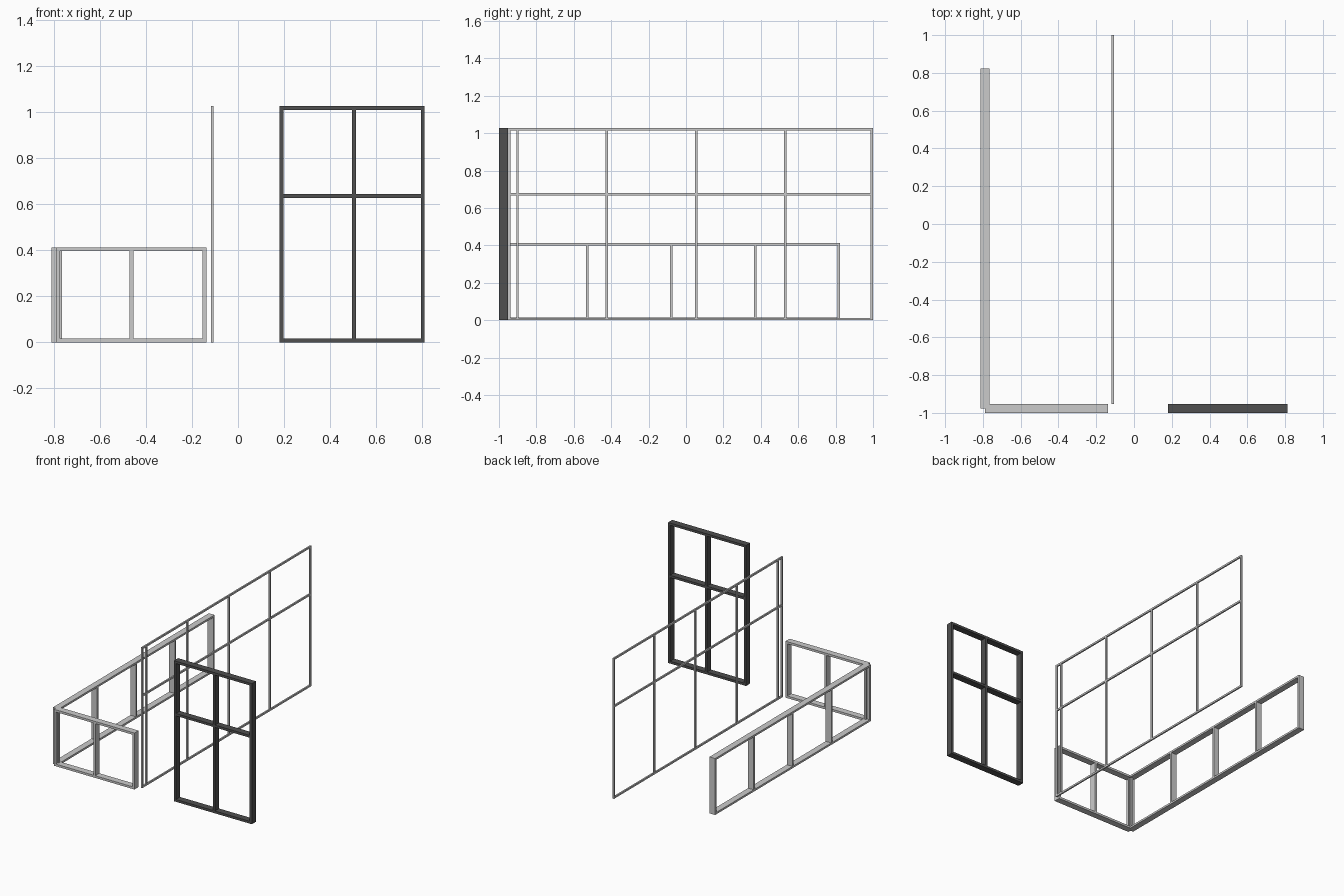
import bpy, bmesh
from mathutils import Vector

if "Cube" in bpy.data.objects:
    bpy.data.objects.remove(bpy.data.objects["Cube"])


def add_box(bm, lo, hi):
    lo, hi = Vector(lo), Vector(hi)
    verts = bmesh.ops.create_cube(bm, size=1)["verts"]
    for v in verts:
        v.co = (lo + hi) / 2 + v.co * (hi - lo)


def window_frame(name, axis, span, depth, height, bar, posts, rails=(), mat=None):
    """Flat frame running along axis ('x' or 'y'); posts and rails are centre positions."""
    bm = bmesh.new()

    def member(a0, a1, z0, z1):
        if axis == "x":
            add_box(bm, (a0, depth[0], z0), (a1, depth[1], z1))
        else:
            add_box(bm, (depth[0], a0, z0), (depth[1], a1, z1))

    a, b = span
    h = bar / 2
    # bottom, intermediate and top rails
    levels = [h, *rails, height - h]
    for z in levels:
        member(a, b, z - h, z + h)
    # posts fitted between the rails
    for p in [a + h, *posts, b - h]:
        for z0, z1 in zip(levels, levels[1:]):
            member(p - h, p + h, z0 + h, z1 - h)

    mesh = bpy.data.meshes.new(name)
    bm.to_mesh(mesh)
    bm.free()
    obj = bpy.data.objects.new(name, mesh)
    bpy.context.collection.objects.link(obj)
    if mat:
        mesh.materials.append(mat)
    return obj


dark = bpy.data.materials.new("dark_metal")
dark.diffuse_color = (0.08, 0.08, 0.08, 1)
dark.use_nodes = True
dark.node_tree.nodes["Principled BSDF"].inputs["Base Color"].default_value = dark.diffuse_color

# Tall dark window frame
window_frame("dark_window_frame", "x", (0.181, 0.812), (-1.0, -0.952), 1.028, 0.017,
             [0.505], [0.637], dark)

# Long thin screen grid
window_frame("long_screen_frame", "y", (-0.952, 1.0), (-0.118, -0.107), 1.028, 0.013,
             [-0.901, -0.424, 0.054, 0.53], [0.674])

# Low corner: short front frame and long side frame
window_frame("low_front_frame", "x", (-0.79, -0.138), (-1.0, -0.953), 0.413, 0.016,
             [-0.463])
window_frame("low_side_frame", "y", (-0.978, 0.823), (-0.812, -0.766), 0.413, 0.014,
             [-0.527, -0.078, 0.37])
